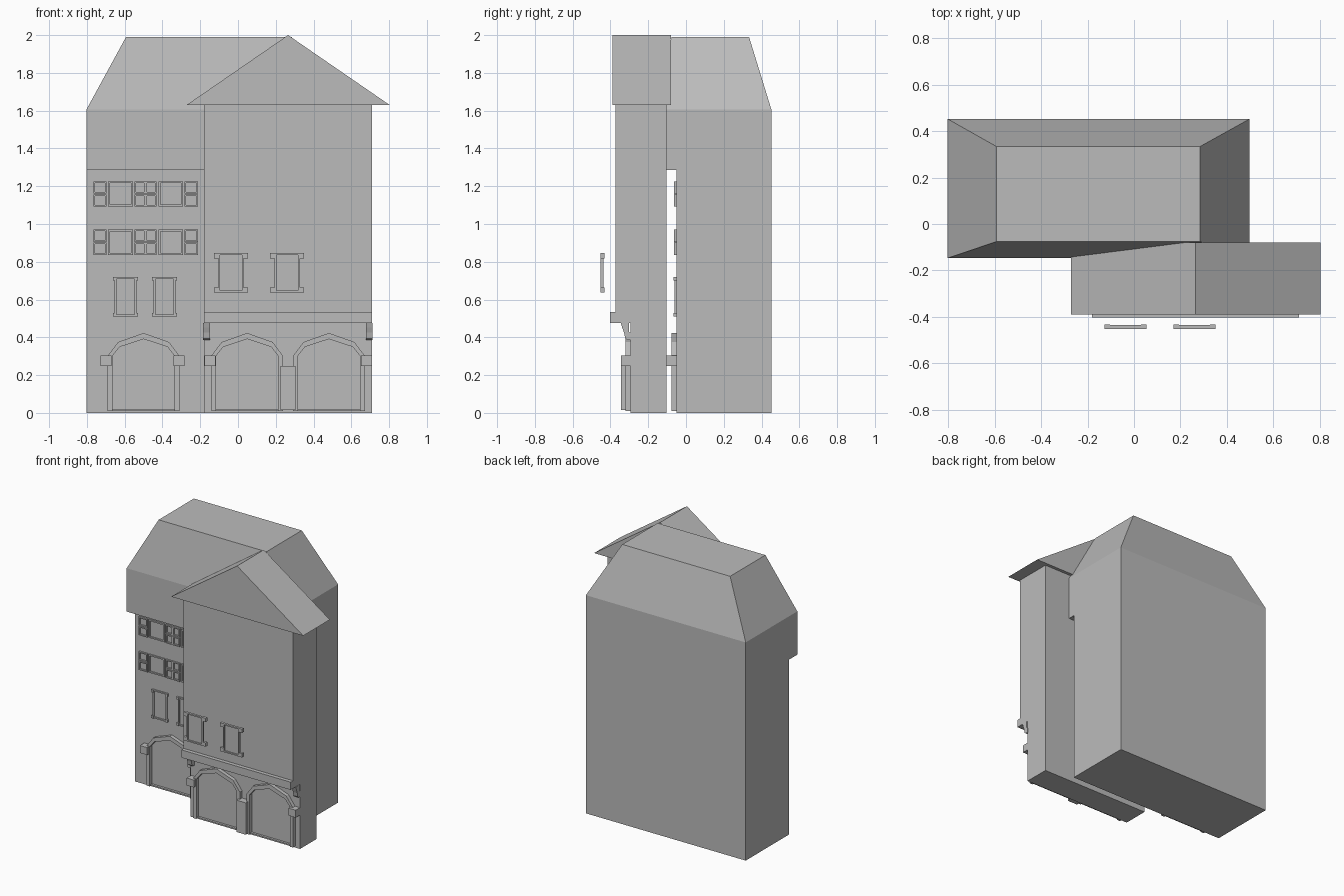
import bpy, bmesh

if "Cube" in bpy.data.objects:
    bpy.data.objects.remove(bpy.data.objects["Cube"])

grey = bpy.data.materials.new("plain grey")
grey.diffuse_color = (0.5, 0.5, 0.5, 1)
grey.use_nodes = True
grey.node_tree.nodes["Principled BSDF"].inputs["Base Color"].default_value = grey.diffuse_color


def finish(name, bm):
    bmesh.ops.recalc_face_normals(bm, faces=bm.faces[:])
    me = bpy.data.meshes.new(name)
    bm.to_mesh(me)
    bm.free()
    me.materials.append(grey)
    ob = bpy.data.objects.new(name, me)
    bpy.context.collection.objects.link(ob)
    return ob


def add_box(bm, x0, x1, y0, y1, z0, z1):
    vs = bmesh.ops.create_cube(bm, size=1)["verts"]
    for v in vs:
        v.co = (x1 if v.co.x > 0 else x0, y1 if v.co.y > 0 else y0, z1 if v.co.z > 0 else z0)
    return vs


def boxes(name, *dims):
    bm = bmesh.new()
    for d in dims:
        add_box(bm, *d)
    return finish(name, bm)


def prism(name, pts, axis, a, b):
    """Extrude a closed profile along x (points are y,z) or y (points are x,z)."""
    bm = bmesh.new()
    place = (lambda p, t: (t, p[0], p[1])) if axis == "x" else (lambda p, t: (p[0], t, p[1]))
    r0 = [bm.verts.new(place(p, a)) for p in pts]
    r1 = [bm.verts.new(place(p, b)) for p in pts]
    bm.faces.new(r0)
    bm.faces.new(r1)
    for i in range(len(pts)):
        j = (i + 1) % len(pts)
        bm.faces.new((r0[i], r0[j], r1[j], r1[i]))
    return finish(name, bm)


# Rear house: walls with an overhanging top storey along the front
prism("rear_house_walls", [(-0.051, 0), (0.4525, 0), (0.4525, 1.605), (-0.147, 1.605),
                           (-0.147, 1.286), (-0.051, 1.286)], "x", -0.803, 0.498)

# Rear hipped roof with a flat top
bm = bmesh.new()
for v in add_box(bm, -0.803, 0.498, -0.147, 0.4525, 1.605, 1.99):
    if v.co.z > 1.7:
        v.co.x = -0.593 if v.co.x < 0 else 0.285
        v.co.y = -0.076 if v.co.y < 0 else 0.334
finish("rear_roof", bm)

# Front house: recessed ground floor, overhanging upper floors, ledge and gable
boxes("front_ground_floor", (-0.18, 0.71, -0.293, -0.102, 0, 0.5))
boxes("front_upper_floors", (-0.18, 0.71, -0.374, -0.102, 0.476, 1.632))
boxes("front_ledge", (-0.18, 0.71, -0.402, -0.37, 0.476, 0.533))
prism("front_gable_roof", [(-0.272, 1.63), (0.803, 1.63), (0.265, 2.0)], "y", -0.389, -0.079)

# Curved brackets under the ledge
bracket = [(-0.302, 0.476), (-0.345, 0.476), (-0.338, 0.452), (-0.328, 0.425),
           (-0.322, 0.395), (-0.312, 0.386), (-0.29, 0.386), (-0.29, 0.42), (-0.302, 0.43)]
for i, x in enumerate((-0.184, 0.677)):
    prism(f"bracket_{i}", bracket, "x", x, x + 0.035)


# Arched doorways: hollow surround with a low sill
def arch(name, cx, y0, y1):
    outer = [(-0.19, 0.01), (-0.19, 0.302), (-0.135, 0.375), (0, 0.423),
             (0.135, 0.375), (0.19, 0.302), (0.19, 0.01)]
    inner = [(-0.164, 0.01), (-0.164, 0.302), (-0.127, 0.349), (0, 0.391),
             (0.127, 0.349), (0.164, 0.302), (0.164, 0.01)]
    pts = [(cx + x, z) for x, z in outer + inner[::-1]]
    prism(name, pts, "y", y0, y1)
    boxes(name + "_sill", (cx - 0.164, cx + 0.164, y0 + 0.01, y1, 0.01, 0.02))


def impost(name, cx, y0, y1):
    boxes(name, (cx - 0.029, cx + 0.029, y0, y1, 0.249, 0.304))


arch("rear_arch", -0.5, -0.078, -0.05)
for i, cx in enumerate((-0.698, -0.312)):
    impost(f"rear_impost_{i}", cx, -0.102, -0.05)
for i, cx in enumerate((0.0485, 0.4815)):
    arch(f"front_arch_{i}", cx, -0.32, -0.29)
for i, cx in enumerate((-0.149, 0.681)):
    impost(f"front_impost_{i}", cx, -0.343, -0.29)
boxes("front_middle_pier", (0.226, 0.304, -0.343, -0.29, 0.015, 0.249))


# Windows
def frame_bars(x0, x1, y0, y1, z0, z1, t=0.01):
    return [(x0, x0 + t, y0, y1, z0, z1), (x1 - t, x1, y0, y1, z0, z1),
            (x0 + t, x1 - t, y0, y1, z0, z0 + t), (x0 + t, x1 - t, y0, y1, z1 - t, z1)]


def corner_blocks(cx, w0, w1, y0, y1, z0, z1, h):
    return [(cx + min(s * w0, s * w1), cx + max(s * w0, s * w1), y0, y1, z, z + h)
            for s in (-1, 1) for z in (z0, z1 - h)]


# Two large windows standing proud of the front house
for i, cx in enumerate((-0.037, 0.26)):
    boxes(f"front_window_{i}",
          *frame_bars(cx - 0.067, cx + 0.067, -0.4525, -0.436, 0.637, 0.846),
          *corner_blocks(cx, 0.067, 0.09, -0.4525, -0.432, 0.637, 0.846, 0.028))
    boxes(f"front_window_pane_{i}", (cx - 0.06, cx + 0.06, -0.443, -0.437, 0.645, 0.84))

# Two first-floor windows on the rear house
for i, cx in enumerate((-0.595, -0.389)):
    boxes(f"rear_window_{i}",
          *frame_bars(cx - 0.058, cx + 0.058, -0.06, -0.05, 0.51, 0.72),
          *corner_blocks(cx, 0.05, 0.066, -0.065, -0.05, 0.51, 0.72, 0.02))

# Two rows of grouped windows: small stacked panes between tall ones
for r, z0 in enumerate((0.836, 1.092)):
    z1, zm, c = z0 + 0.134, z0 + 0.067, -0.489
    bars = []
    for x0, x1 in ((-0.276, -0.206), (-0.058, 0.0), (0.0, 0.058), (0.206, 0.276)):
        bars += frame_bars(c + x0, c + x1, -0.064, -0.05, z0, zm - 0.002, 0.008)
        bars += frame_bars(c + x0, c + x1, -0.064, -0.05, zm + 0.002, z1, 0.008)
    for x0, x1 in ((-0.198, -0.068), (0.068, 0.198)):
        bars += frame_bars(c + x0, c + x1, -0.06, -0.05, z0, z1)
    boxes(f"window_row_{r}", *bars)
